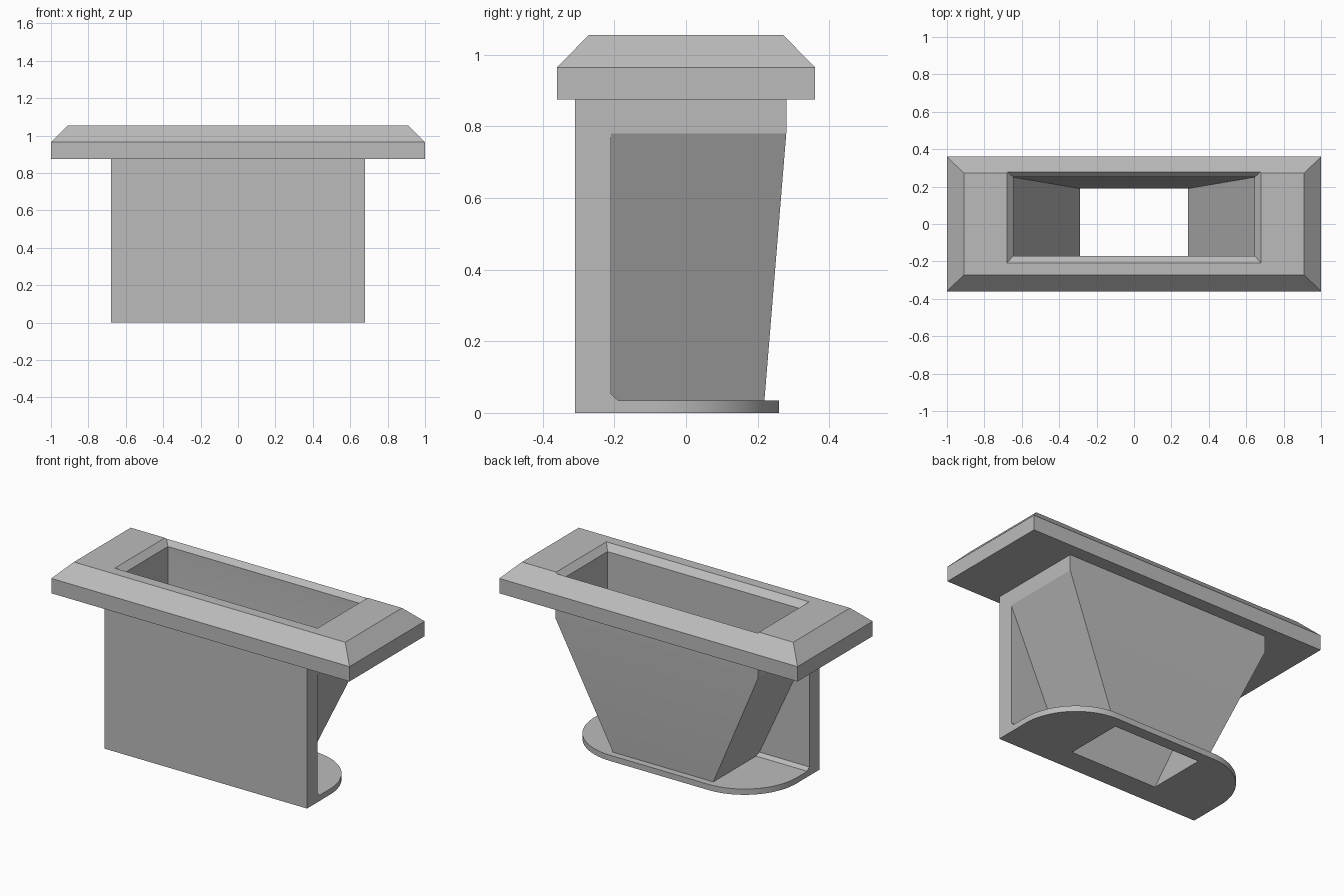
import bpy
import bmesh
import math

cube = bpy.data.objects.get("Cube")
if cube:
    bpy.data.objects.remove(cube, do_unlink=True)

grey = bpy.data.materials.new("plain grey")
grey.use_nodes = True
COLOUR = (0.5, 0.5, 0.5, 1)
grey.diffuse_color = COLOUR
grey.node_tree.nodes["Principled BSDF"].inputs["Base Color"].default_value = COLOUR


def loft(name, rings):
    """Closed solid through rings of matching points."""
    bm = bmesh.new()
    loops = [[bm.verts.new(p) for p in ring] for ring in rings]
    n = len(loops[0])
    for low, high in zip(loops, loops[1:]):
        for i in range(n):
            j = (i + 1) % n
            bm.faces.new((low[i], low[j], high[j], high[i]))
    bm.faces.new(loops[0][::-1])
    bm.faces.new(loops[-1])
    bmesh.ops.recalc_face_normals(bm, faces=bm.faces)
    mesh = bpy.data.meshes.new(name)
    bm.to_mesh(mesh)
    bm.free()
    mesh.materials.append(grey)
    obj = bpy.data.objects.new(name, mesh)
    bpy.context.collection.objects.link(obj)
    return obj


def rect(half_x, front, back, z):
    return [(-half_x, front, z), (half_x, front, z), (half_x, back, z), (-half_x, back, z)]


def combine(target, other, operation):
    mod = target.modifiers.new(operation.title(), 'BOOLEAN')
    mod.object = other
    mod.operation = operation
    mod.solver = 'EXACT'
    bpy.context.view_layer.objects.active = target
    bpy.ops.object.modifier_apply(modifier=mod.name)
    bpy.data.objects.remove(other, do_unlink=True)


WIDTH = 0.68
FRONT, PLATE_BACK = -0.31, -0.21
FLOOR = 0.035
NECK, RIM_LOW, RIM_MID, TOP = 0.78, 0.875, 0.965, 1.055

# Chamfered rim
rim = loft("rim", [rect(1, -0.36, 0.36, RIM_LOW), rect(1, -0.36, 0.36, RIM_MID),
                   rect(0.91, -0.272, 0.272, TOP)])

# Front plate
plate = loft("front_plate", [rect(WIDTH, FRONT, PLATE_BACK, z) for z in (0, RIM_LOW + 0.03)])

# Base with two rounded back corners
radius, base_back = 0.35, 0.26
outline = [(-WIDTH, FRONT), (WIDTH, FRONT)]
for side, start in ((1, 0), (-1, 90)):
    for i in range(25):
        a = math.radians(start + 90 * i / 24)
        outline.append((side * (WIDTH - radius) + radius * math.cos(a),
                        base_back - radius + radius * math.sin(a)))
base = loft("base", [[(x, y, z) for x, y in outline] for z in (0, FLOOR)])

# Small chamfer where the plate meets the base
corner = [(-0.25, 0.01), (-0.17, 0.01), (-0.19, FLOOR), (PLATE_BACK, 0.054), (-0.25, 0.054)]
fillet = loft("plate_fillet", [[(x, y, z) for y, z in corner] for x in (-WIDTH, WIDTH)])

# Tapering hopper
hopper = loft("hopper", [rect(0.325, -0.26, 0.217, 0.01), rect(WIDTH, -0.26, 0.28, NECK),
                         rect(WIDTH, -0.26, 0.28, RIM_LOW + 0.03)])

body = plate
body.name = "hopper_body"
for part in (base, fillet, hopper, rim):
    combine(body, part, 'UNION')

# Open channel with a bevelled mouth, running down through the base
channel = loft("channel_cutter", [rect(0.28, -0.17, 0.188, -0.02), rect(0.645, -0.17, 0.25, NECK),
                                  rect(0.645, -0.17, 0.25, TOP - 0.035),
                                  rect(0.69, -0.22, 0.292, TOP + 0.01)])
channel.hide_render = True
combine(body, channel, 'DIFFERENCE')

bpy.ops.object.select_all(action='DESELECT')
body.select_set(True)
bpy.context.view_layer.objects.active = body
bpy.ops.object.shade_smooth_by_angle(angle=math.radians(20))
